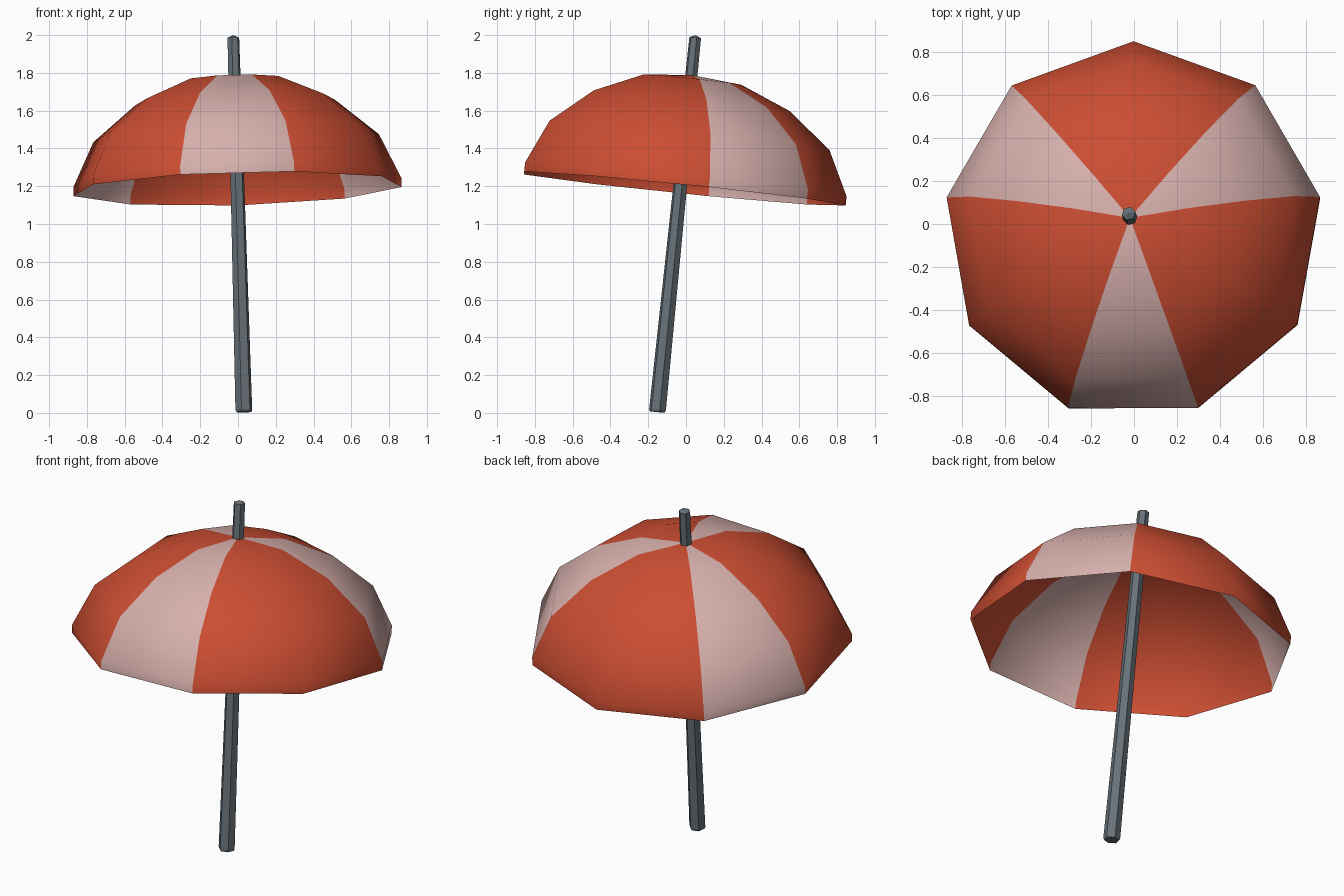
import bpy, bmesh, math
from mathutils import Vector, Matrix

if "Cube" in bpy.data.objects:
    bpy.data.objects.remove(bpy.data.objects["Cube"])

BASE = Vector((0.031, -0.152, 0.005))
TOP = Vector((-0.025, 0.05, 2.0))
AXIS = TOP - BASE
TILT = Vector((0, 0, 1)).rotation_difference(AXIS).to_matrix().to_4x4()


def material(name, rgb):
    m = bpy.data.materials.new(name)
    m.diffuse_color = (*rgb, 1)
    m.use_nodes = True
    m.node_tree.nodes["Principled BSDF"].inputs["Base Color"].default_value = m.diffuse_color
    return m


def lathe(name, profile, sides, phase, origin, mats, pick, smooth):
    """Revolve (radius, height) points; radius 0 makes a pole vertex."""
    bm = bmesh.new()
    rings = []
    for r, h in profile:
        if r == 0:
            rings.append([bm.verts.new((0, 0, h))] * sides)
        else:
            rings.append([bm.verts.new((r * math.cos(phase + math.tau * i / sides),
                                        r * math.sin(phase + math.tau * i / sides), h))
                          for i in range(sides)])
    for a, b in zip(rings, rings[1:]):
        for i in range(sides):
            j = (i + 1) % sides
            corners = list(dict.fromkeys((a[i], a[j], b[j], b[i])))
            f = bm.faces.new(corners)
            f.material_index = pick(i)
            f.smooth = smooth
    bm.transform(Matrix.Translation(origin) @ TILT)
    me = bpy.data.meshes.new(name)
    bm.to_mesh(me)
    bm.free()
    for m in mats:
        me.materials.append(m)
    ob = bpy.data.objects.new(name, me)
    bpy.context.collection.objects.link(ob)
    return ob


red = material("orange red cloth", (0.60, 0.075, 0.032))
pale = material("pale pink cloth", (0.67, 0.43, 0.41))
metal = material("grey metal", (0.135, 0.165, 0.19))

# Tapered six-sided pole with low pointed ends
L = AXIS.length
lathe("pole", [(0, 0), (0.041, 0.0), (0.046, 0.012), (0.032, L - 0.014), (0, L)],
      6, math.radians(15), BASE, [metal], lambda i: 0, False)

# Nine-panel open canopy, every third panel pale
centre = BASE + AXIS * ((1.187 - BASE.z) / AXIS.z)
lathe("canopy", [(0.882, 0), (0.882, 0.048), (0.768, 0.282), (0.538, 0.467),
                 (0.268, 0.580), (0, 0.605)],
      9, math.radians(90), centre, [red, pale],
      lambda i: 1 if i % 3 == 1 else 0, True)
